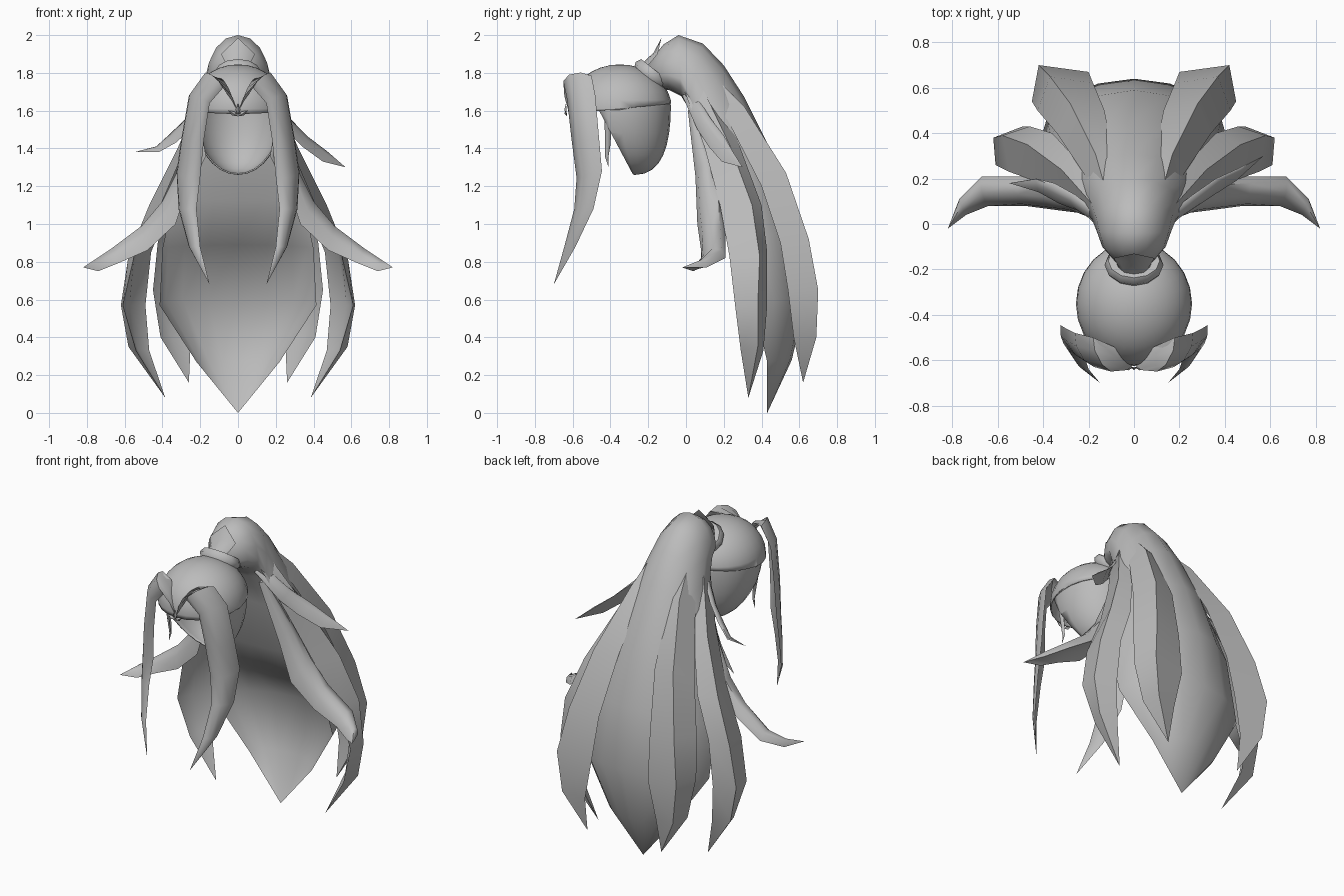
import bpy, bmesh, math
from mathutils import Vector

grey = bpy.data.materials.new("hair_grey")
grey.diffuse_color = (0.5, 0.5, 0.5, 1)


def finish(name, bm, angle=60):
    bmesh.ops.recalc_face_normals(bm, faces=bm.faces[:])
    me = bpy.data.meshes.new(name)
    bm.to_mesh(me)
    bm.free()
    me.materials.append(grey)
    ob = bpy.data.objects.new(name, me)
    bpy.context.collection.objects.link(ob)
    bpy.ops.object.select_all(action='DESELECT')
    ob.select_set(True)
    bpy.context.view_layer.objects.active = ob
    bpy.ops.object.shade_smooth_by_angle(angle=math.radians(angle))
    return ob


def lock(name, rows, tip, start=None, inner=0.35, side=1, seg=4):
    """Tapered strand; each row is (edge, ridge, edge[, inner factor])."""
    bm = bmesh.new()
    flip = lambda p: Vector((p[0] * side, p[1], p[2]))
    rings = []
    for row in rows:
        a, m, b = (flip(p) for p in row[:3])
        f = row[3] if len(row) > 3 else inner
        mid, half = (a + b) / 2, (b - a) / 2
        bulge = m - mid
        ring = []
        for i in range(2 * seg):
            t = math.pi * i / seg
            k = math.sin(t)
            ring.append(bm.verts.new(mid - half * math.cos(t) + bulge * (k if k >= 0 else -k * f)))
        rings.append(ring)
    n = 2 * seg
    for r0, r1 in zip(rings, rings[1:]):
        for i in range(n):
            bm.faces.new((r0[i], r0[(i + 1) % n], r1[(i + 1) % n], r1[i]))
    end = bm.verts.new(flip(tip))
    for i in range(n):
        bm.faces.new((rings[-1][i], rings[-1][(i + 1) % n], end))
    if start:
        root = bm.verts.new(flip(start))
        for i in range(n):
            bm.faces.new((rings[0][(i + 1) % n], rings[0][i], root))
    else:
        bm.faces.new(rings[0])
    return finish(name, bm)


def pair(name, rows, tip, **kw):
    for side, label in ((1, "right"), (-1, "left")):
        lock(f"{name}_{label}", rows, tip, side=side, **kw)


def shell(name, centre, radii, cuts, shift=0.0):
    """Open ellipsoid; each cut (point, normal) removes the normal's side."""
    bm = bmesh.new()
    bmesh.ops.create_uvsphere(bm, u_segments=24, v_segments=16, radius=1)
    for v in bm.verts:
        x, y, z = v.co
        v.co = (centre[0] + x * radii[0],
                centre[1] + y * radii[1] + shift * max(0, -z) ** 2,
                centre[2] + z * radii[2])
    for point, normal in cuts:
        bmesh.ops.bisect_plane(bm, geom=bm.verts[:] + bm.edges[:] + bm.faces[:],
                               plane_co=point, plane_no=normal, clear_outer=True)
    ob = finish(name, bm)
    mod = ob.modifiers.new("thickness", 'SOLIDIFY')
    mod.thickness = 0.008
    return ob


# Scalp: upper cap with a slightly proud rim, nape shell open at the face
shell("scalp_cap", (0, -0.35, 1.61), (0.256, 0.275, 0.235),
      [((0, -0.6, 1.585), (0, 0.1, -1))])
shell("nape_shell", (0, -0.345, 1.62), (0.245, 0.265, 0.36),
      [((0, -0.345, 1.66), (0, 0, 1)), ((0, -0.46, 1.6), (0, -1, -0.53))], shift=0.075)

# Hair tie around the root of the ponytail
bm = bmesh.new()
centre, axis = Vector((0, -0.18, 1.79)), Vector((0, 0.62, 0.78)).normalized()
u, w = Vector((1, 0, 0)), axis.cross(Vector((1, 0, 0)))
N, M = 12, 6
grid = []
for i in range(N):
    a = 2 * math.pi * i / N
    d = u * math.cos(a) * 1.08 + w * math.sin(a) * 0.92
    grid.append([bm.verts.new(centre + d * (0.09 + 0.03 * math.cos(2 * math.pi * j / M))
                              + axis * 0.034 * math.sin(2 * math.pi * j / M)) for j in range(M)])
for i in range(N):
    for j in range(M):
        k, l = (i + 1) % N, (j + 1) % M
        bm.faces.new((grid[i][j], grid[k][j], grid[k][l], grid[i][l]))
finish("hair_tie", bm)

# Main ponytail: half width, edge y/z, ridge y/z, inner factor
tail = [(0.07, -0.18, 1.78, -0.2, 1.85, -1), (0.14, -0.10, 1.79, -0.12, 1.95, -0.5),
        (0.165, -0.03, 1.77, -0.04, 2.0, -0.4), (0.185, 0.02, 1.68, 0.09, 1.955, -0.2),
        (0.215, 0.06, 1.56, 0.2, 1.84, -0.08), (0.265, 0.10, 1.42, 0.31, 1.67, 0),
        (0.34, 0.17, 1.15, 0.46, 1.37, -0.12),
        (0.40, 0.27, 0.87, 0.59, 1.0, 0.15), (0.415, 0.36, 0.57, 0.64, 0.62, 0.85),
        (0.22, 0.43, 0.27, 0.56, 0.28, 0.85)]
lock("ponytail", [((-h, y, z), (0, my, mz), (h, y, z), f) for h, y, z, my, mz, f in tail],
     (0, 0.43, 0), seg=8)

# Small pointed flap standing over the tie
lock("tie_flap", [((-0.06, -0.2, 1.84), (0, -0.22, 1.86), (0.06, -0.2, 1.84)),
                  ((-0.09, -0.15, 1.9), (0, -0.17, 1.91), (0.09, -0.15, 1.9))],
     (0, -0.13, 1.985))

# Rear locks, roots sunk into the ponytail
pair("rear_lock", [
    ((0.04, 0.03, 1.88), (0.09, 0.03, 1.90), (0.12, 0.02, 1.83)),
    ((0.09, 0.29, 1.62), (0.17, 0.31, 1.62), (0.22, 0.22, 1.55)),
    ((0.13, 0.50, 1.25), (0.28, 0.53, 1.27), (0.34, 0.40, 1.20)),
    ((0.18, 0.62, 0.90), (0.37, 0.65, 0.92), (0.425, 0.50, 0.90)),
    ((0.20, 0.67, 0.62), (0.42, 0.70, 0.65), (0.45, 0.54, 0.65)),
    ((0.25, 0.66, 0.38), (0.39, 0.69, 0.40), (0.41, 0.57, 0.40))],
    (0.26, 0.62, 0.16), seg=2)

# Side locks
pair("side_lock", [
    ((0.12, 0.04, 1.82), (0.15, 0.05, 1.80), (0.15, -0.02, 1.74)),
    ((0.24, 0.27, 1.45), (0.32, 0.24, 1.40), (0.28, 0.10, 1.40)),
    ((0.36, 0.40, 1.10), (0.47, 0.35, 1.10), (0.41, 0.18, 1.10)),
    ((0.46, 0.43, 0.85), (0.58, 0.39, 0.83), (0.55, 0.23, 0.83)),
    ((0.49, 0.43, 0.57), (0.62, 0.38, 0.57), (0.61, 0.26, 0.57)),
    ((0.47, 0.41, 0.33), (0.58, 0.38, 0.35), (0.54, 0.29, 0.33))],
    (0.385, 0.33, 0.08), seg=2)

# Long locks flaring outward
pair("flared_lock", [
    ((0.14, 0.05, 1.62), (0.17, 0.03, 1.62), (0.14, 0.01, 1.60)),
    ((0.27, 0.16, 1.30), (0.30, 0.10, 1.32), (0.25, 0.05, 1.25)),
    ((0.36, 0.20, 1.08), (0.40, 0.12, 1.12), (0.33, 0.06, 1.00)),
    ((0.50, 0.21, 0.93), (0.51, 0.13, 0.99), (0.48, 0.08, 0.86)),
    ((0.67, 0.21, 0.82), (0.67, 0.14, 0.87), (0.64, 0.08, 0.79)),
    ((0.77, 0.11, 0.77), (0.76, 0.08, 0.81), (0.74, 0.04, 0.75))],
    (0.82, -0.02, 0.77), inner=0.1)

# Short locks: same root, different tips on each side
short_root = [((0.13, 0.03, 1.72), (0.15, 0.01, 1.70), (0.13, -0.02, 1.68)),
              ((0.26, 0.13, 1.56), (0.28, 0.10, 1.54), (0.25, 0.06, 1.50))]
lock("short_lock_right", short_root + [
    ((0.36, 0.20, 1.47), (0.37, 0.17, 1.44), (0.34, 0.12, 1.41)),
    ((0.47, 0.25, 1.38), (0.47, 0.23, 1.37), (0.45, 0.19, 1.33))], (0.57, 0.30, 1.30))
lock("short_lock_left", short_root + [
    ((0.35, 0.18, 1.48), (0.36, 0.14, 1.46), (0.33, 0.09, 1.43)),
    ((0.43, 0.20, 1.40), (0.43, 0.18, 1.41), (0.42, 0.14, 1.38))], (0.55, 0.18, 1.38), side=-1)

# Bangs arching up from the forehead and down past the face
pair("bang", [
    ((0.03, -0.62, 1.65), (0.05, -0.63, 1.72), (0.09, -0.54, 1.77)),
    ((0.08, -0.63, 1.72), (0.14, -0.62, 1.79), (0.18, -0.50, 1.785)),
    ((0.15, -0.61, 1.64), (0.22, -0.60, 1.68), (0.26, -0.48, 1.68)),
    ((0.18, -0.59, 1.45), (0.26, -0.575, 1.45), (0.30, -0.46, 1.45)),
    ((0.20, -0.565, 1.25), (0.285, -0.55, 1.25), (0.325, -0.445, 1.28)),
    ((0.22, -0.58, 1.08), (0.28, -0.57, 1.08), (0.315, -0.49, 1.08)),
    ((0.20, -0.64, 0.88), (0.24, -0.63, 0.88), (0.26, -0.585, 0.88))],
    (0.15, -0.70, 0.68), start=(0.0, -0.62, 1.59))

# Thin sideburn wisps
pair("sideburn", [
    ((0.20, -0.43, 1.58), (0.23, -0.42, 1.58), (0.22, -0.39, 1.58)),
    ((0.18, -0.43, 1.42), (0.20, -0.42, 1.42), (0.19, -0.40, 1.42)),
    ((0.17, -0.43, 1.36), (0.19, -0.42, 1.36), (0.18, -0.41, 1.36))], (0.20, -0.41, 1.30))

# Forehead ornament: three small petals
for label, dx, dz in (("left", -0.05, 0.03), ("centre", 0, 0.07), ("right", 0.05, 0.03)):
    side = Vector((dz, 0, -dx)).normalized() * 0.012
    base, top = Vector((0, -0.63, 1.57)), Vector((dx, -0.635, 1.57 + dz))
    mid = (base + top) / 2
    lock(f"ornament_petal_{label}", [(mid - side, mid + Vector((0, -0.012, 0)), mid + side)],
         top, start=base, seg=2)
